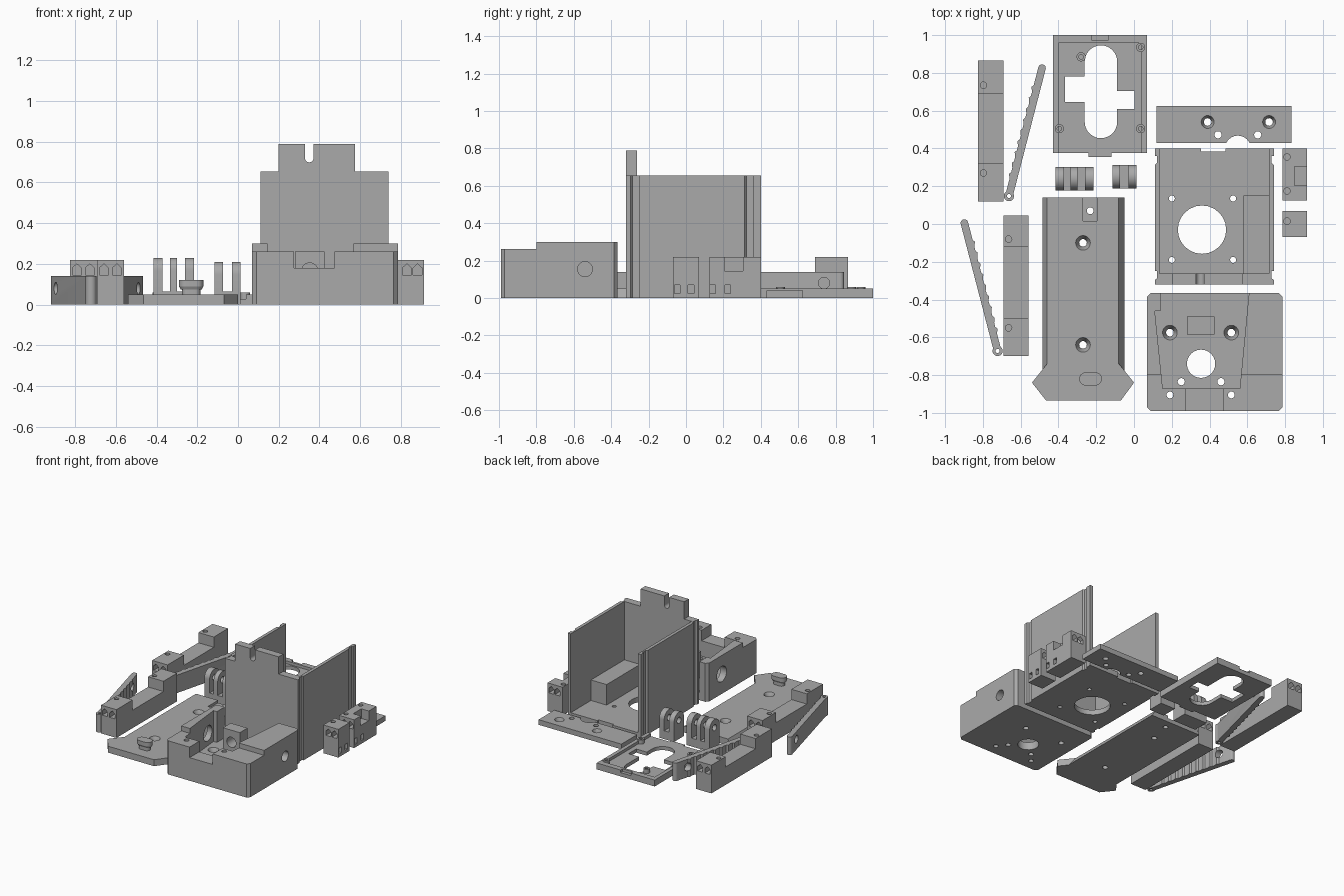
import bpy, bmesh, math
from mathutils import Matrix, Vector

if "Cube" in bpy.data.objects:
    bpy.data.objects.remove(bpy.data.objects["Cube"])

GREY = bpy.data.materials.new("plain grey")
GREY.diffuse_color = (0.4, 0.4, 0.4, 1)
GREY.use_nodes = True
GREY.node_tree.nodes["Principled BSDF"].inputs["Base Color"].default_value = GREY.diffuse_color
AXES = {'z': Matrix.Identity(3),
        'x': Matrix(((0, 0, 1), (1, 0, 0), (0, 1, 0))),    # profile (y, z) pushed along x
        'y': Matrix(((1, 0, 0), (0, 0, 1), (0, 1, 0)))}    # profile (x, z) pushed along y


def prism(pts, a, b, axis='z', name="cutter", top=None):
    """Push a profile from a to b; an optional second profile tapers it."""
    bm = bmesh.new()
    m = AXES[axis]
    lo = [bm.verts.new(m @ Vector((u, v, a))) for u, v in pts]
    hi = [bm.verts.new(m @ Vector((u, v, b))) for u, v in (top or pts)]
    n = len(lo)
    bm.faces.new(lo)
    bm.faces.new(hi)
    for i in range(n):
        bm.faces.new((lo[i], lo[(i + 1) % n], hi[(i + 1) % n], hi[i]))
    bmesh.ops.recalc_face_normals(bm, faces=bm.faces)
    me = bpy.data.meshes.new(name)
    bm.to_mesh(me)
    bm.free()
    me.materials.append(GREY)
    ob = bpy.data.objects.new(name, me)
    bpy.context.collection.objects.link(ob)
    return ob


def rect(x0, x1, y0, y1):
    return [(x0, y0), (x1, y0), (x1, y1), (x0, y1)]


def box(x0, x1, y0, y1, z0, z1, name="cutter"):
    return prism(rect(x0, x1, y0, y1), z0, z1, 'z', name)


def ring(u, v, r, n=24, start=0, sweep=2 * math.pi):
    k = n if sweep > 6 else n + 1
    return [(u + r * math.cos(start + sweep * i / n), v + r * math.sin(start + sweep * i / n)) for i in range(k)]


def cyl(u, v, r, a, b, axis='z', r2=None):
    return prism(ring(u, v, r), a, b, axis, top=ring(u, v, r2) if r2 else None)


def stadium(u0, v0, u1, v1, r):
    t = math.atan2(v1 - v0, u1 - u0)
    return ring(u1, v1, r, 12, t - math.pi / 2, math.pi) + ring(u0, v0, r, 12, t + math.pi / 2, math.pi)


def combine(ob, tools, op='DIFFERENCE'):
    for t in tools:
        mod = ob.modifiers.new("bool", 'BOOLEAN')
        mod.operation, mod.solver, mod.object = op, 'EXACT', t
        bpy.context.view_layer.update()
        me = bpy.data.meshes.new_from_object(ob.evaluated_get(bpy.context.evaluated_depsgraph_get()))
        ob.modifiers.clear()
        ob.data = me
        bpy.data.objects.remove(t)
    return ob


def join(ob, tools):
    return combine(ob, tools, 'UNION')


def countersunk(x, y, top, r=0.04):
    return [cyl(x, y, 0.02, -0.1, top + 0.1), cyl(x, y, 0.02, top - 0.035, top + 0.002, r2=r)]


def house(x, y0, y1):
    """Pointed nut slot running along y."""
    return prism([(x - .022, .145), (x + .022, .145), (x + .022, .18), (x, .2), (x - .022, .18)], y0, y1, 'y')


# Tall open housing: floor, side walls, front wall with slotted tab, inner block
housing = box(.11, .74, -.31, .40, 0, .04, "housing")
join(housing, [box(.11, .135, -.31, .40, 0, .655), box(.715, .74, -.31, .40, 0, .655),
               prism([(.11, 0), (.74, 0), (.74, .655), (.575, .655), (.575, .79),
                      (.2, .79), (.2, .655), (.11, .655)], -.32, -.262, 'y'),
               box(.58, .722, -.27, .15, .02, .2)])
cuts = [cyl(.36, -.03, .128, -.1, .1), box(.355, .485, .385, .5, -.1, .1),
        prism(stadium(.35, .72, .35, .9, .021), -.4, -.2, 'y')]
cuts += [cyl(x, y, .016, -.1, .1) for x in (.2, .525) for y in (.135, -.19)]
for x, s in ((.11, 1), (.74, -1)):      # corner grooves
    for y in (.335, -.275):
        cuts.append(prism([(x - .01 * s, y - .03), (x + .012 * s, y - .012),
                           (x + .012 * s, y + .025), (x - .01 * s, y + .025)], -.1, .9))
combine(housing, cuts)

# Front tray with tapered pocket
tray = prism(rect(.07, .785, 0, .3), -.99, -.365, 'y', "front_tray")
cuts = [box(0, .9, -1.1, -.8, .262, .4),
        prism([(.14, -.3), (.14, -.46), (.11, -.46), (.152, -.87), (.56, -.87), (.615, -.3)], .06, .4),
        box(.275, .475, -1.1, -.8, .18, .4), cyl(.355, -.74, .075, -.1, .2),
        cyl(-.54, .155, .04, .5, .9, 'x'), cyl(-.54, .155, .06, 0, .2, 'x')]
for x in (.19, .515):
    cuts += countersunk(x, -.575, .06) + [cyl(x, -.905, .018, -.1, .5)]
cuts += [cyl(x, -.835, .019, -.1, .1) for x in (.25, .46)]
for x, s in ((.07, 1), (.785, -1)):     # corner chamfers
    for y, t in ((-.99, 1), (-.365, -1)):
        cuts.append(prism([(x - .01 * s, y - .01 * t), (x + .03 * s, y - .01 * t), (x - .01 * s, y + .03 * t)], -.1, .5))
combine(tray, cuts)
lug = box(.28, .425, -.585, -.49, .05, .26, "tray_lug")
combine(lug, [cyl(.352, .165, .04, -.7, -.4, 'y')])

# Rear mounting plate
plate = box(.12, .835, .43, .625, 0, .04, "rear_plate")
cuts = [cyl(.55, .4, .068, -.1, .1)]
for x in (.39, .715):
    cuts += countersunk(x, .54, .04, .035)
combine(plate, cuts + [cyl(x, .472, .019, -.1, .1) for x in (.445, .655)])

# Long sliding base with flared nose, sloped edges and a knob
base = prism([(-.485, 0), (-.05, 0), (-.082, .05), (-.46, .05)], -.78, .14, 'y', "sliding_base")
join(base, [prism([(-.46, -.74), (-.54, -.84), (-.465, -.935), (-.07, -.935), (0, -.84), (-.08, -.74)], 0, .05)])
cuts = [box(-.27, -.195, .015, .2, .03, .1), cyl(-.232, .07, .018, -.1, .1)]
combine(base, cuts + countersunk(-.27, -.1, .05) + countersunk(-.27, -.64, .05))
prism(stadium(-.25, -.82, -.21, -.82, .025), .04, .085, 'z', "knob_stem")
prism(stadium(-.255, -.82, -.205, -.82, .027), .075, .09, 'z', "knob_neck", top=stadium(-.255, -.82, -.205, -.82, .035))
prism(stadium(-.255, -.82, -.205, -.82, .035), .09, .12, 'z', "knob_cap")

# Thin frame with cross-shaped opening and raised rim
frame = box(-.43, .07, .375, 1, 0, .05, "cutout_frame")
join(frame, [box(-.24, -.12, .355, .4, 0, .03)])
cuts = [box(-.4, .04, .3, .957, .028, .1),
        prism(stadium(-.175, .86, -.175, .54, .086), -.1, .1),
        box(-.365, -.175, .645, .78, -.1, .1), box(-.175, .002, .61, .705, -.1, .1),
        box(-.225, -.135, .975, 1.1, .03, .1)]
combine(frame, cuts)
for i, (x, y) in enumerate([(-.28, .885), (.035, .935), (.035, .505), (-.395, .505)]):
    post = prism(ring(x, y, .024), 0, .06, 'z', f"frame_post_{i + 1}")
    combine(post, [cyl(x, y, .012, .01, .1)])


# Hinge clips: rounded fingers on a base
def clip(name, x0, x1, y, top, fingers):
    ob = box(x0, x1, y - .062, y + .062, 0, .065, name)
    prof = [(y + .062, .01)] + ring(y, top - .062, .062, 16, 0, math.pi) + [(y - .062, .01)]
    join(ob, [prism(prof, a, b, 'x') for a, b in fingers])
    combine(ob, [cyl(y, top - .065, .024, x0 - .1, x1 + .1, 'x')])


clip("hinge_clip_triple", -.415, -.215, .24, .23, [(-.415, -.37), (-.335, -.3), (-.26, -.215)])
clip("hinge_clip_double", -.115, .012, .25, .21, [(-.115, -.073), (-.03, .012)])


# Side rails with raised ends and nut slots
def rail(name, x, y0, y1, lo, hi, holes):
    ob = prism([(y0, 0), (y1, 0), (y1, .22), (hi, .22), (hi, .14), (lo, .14), (lo, .22), (y0, .22)],
               x, x + .133, 'x', name)
    cuts = [house(x + d, a, b) for d in (.033, .097) for a, b in ((y0 - .1, y0 + .06), (y1 - .06, y1 + .1))]
    cuts += [cyl(x + .028, h, .017, .1, .3) for h in holes]
    combine(ob, cuts)


rail("side_rail_rear", -.825, .12, .865, .32, .69, (.27, .735))
rail("side_rail_front", -.692, -.7, .045, -.5, -.12, (-.55, -.08))


# Toothed swing arms: pivot end, tip end, tooth side
def arm(name, ax, ay, bx, by, side):
    a, b = Vector((ax, ay)), Vector((bx, by))
    d = (b - a).normalized()
    n = Vector((-d.y, d.x)) * side
    ob = prism(stadium(ax, ay, bx, by, .02), 0, .14, 'z', name)
    teeth = []
    for i in range(9):
        p = a + (b - a) * (.12 + .085 * i) + n * .018
        teeth.append(prism([p[:], (p + d * .045)[:], (p + d * .03 + n * .011)[:]], 0, .14))
    join(ob, teeth + [cyl(ax, ay, .027, 0, .14)])
    c = b - d * .09
    combine(ob, [cyl(ax, ay, .011, -.1, .3), cyl(c.y, .08, .03, c.x - .08, c.x + .08, 'x')])


arm("swing_arm_rear", -.662, .148, -.487, .825, 1)
arm("swing_arm_front", -.722, -.672, -.898, .005, -1)


# Small nut blocks on the right
def block(name, y0, y1, holes, slots, notch=None):
    ob = box(.785, .915, y0, y1, 0, .22, name)
    cuts = [house(x, y0 - .1, y0 + .06) for x in (.83, .882)]
    cuts += [house(x, y1 - .06, y1 + .1) for x in (.83, .882)]
    cuts += [cyl(.81, h, .017, .1, .3) for h in holes]
    cuts += [box(.88, 1, s, s + .03, .025, .07) for s in slots]
    if notch:
        cuts.append(box(.85, 1, *notch, .145, .3))
    combine(ob, cuts)


block("nut_block_long", .125, .4, (.355, .175), (.127, .208), (.205, .305))
block("nut_block_short", -.07, .07, (.015,), (-.062, .012))

# Smooth the round parts, keep edges sharp
for ob in bpy.context.scene.objects:
    ob.select_set(True)
    bpy.context.view_layer.objects.active = ob
bpy.ops.object.shade_smooth_by_angle(angle=math.radians(30))
